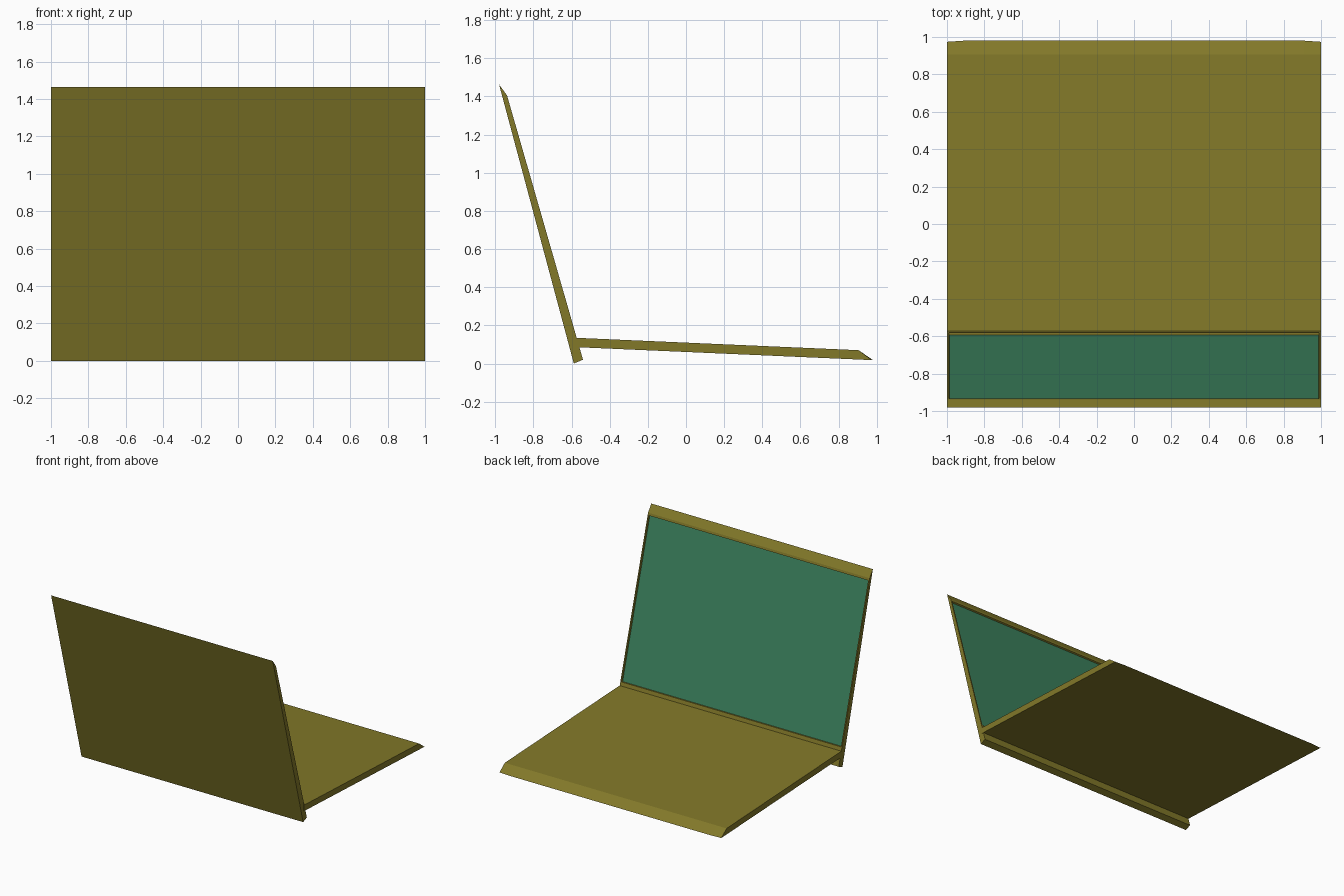
import bpy, bmesh

if "Cube" in bpy.data.objects:
    bpy.data.objects.remove(bpy.data.objects["Cube"])


def material(name, color):
    m = bpy.data.materials.new(name)
    m.diffuse_color = (*color, 1)
    m.use_nodes = True
    m.node_tree.nodes["Principled BSDF"].inputs["Base Color"].default_value = m.diffuse_color
    return m


def finish(name, bm, mat):
    me = bpy.data.meshes.new(name)
    bm.to_mesh(me)
    bm.free()
    me.materials.append(mat)
    ob = bpy.data.objects.new(name, me)
    bpy.context.collection.objects.link(ob)
    return ob


def loft(sections):
    """Skin a row of matching (x, [(y, z), ...]) sections and cap both ends."""
    bm = bmesh.new()
    rings = [[bm.verts.new((x, y, z)) for y, z in prof] for x, prof in sections]
    n = len(rings[0])
    for a, b in zip(rings, rings[1:]):
        for i in range(n):
            j = (i + 1) % n
            bm.faces.new((a[i], a[j], b[j], b[i]))
    bm.faces.new(rings[0])
    bm.faces.new(rings[-1])
    bmesh.ops.recalc_face_normals(bm, faces=bm.faces)
    bm.normal_update()
    return bm


olive = material("olive", (0.225, 0.19, 0.022))
green = material("green", (0.045, 0.22, 0.11))


# Base: thin sloping slab with a bevelled front lip, tip slightly trimmed at corners
def base_profile(tip):
    return [(-0.58, 0.135), (0.905, 0.07), (tip, 0.018), (-0.58, 0.086)]


finish("base", loft([(-1, base_profile(0.974)), (-0.91, base_profile(0.98)),
                     (0.91, base_profile(0.98)), (1, base_profile(0.974))]), olive)


# Lid: leaning slab with a bevelled top, extra points bound the screen area
def inner(z):
    return (-0.54 - (z - 0.02) * 0.398 / 1.385, z)


lid_profile = [(-0.588, 0.0), inner(0.02), inner(0.155), inner(1.395),
               inner(1.405), (-0.98, 1.463)]
lid = loft([(-0.999, lid_profile), (0.999, lid_profile)])

# Recess in the inner face of the lid
area = max((f for f in lid.faces if f.normal.y > 0.5), key=lambda f: f.calc_area())
bmesh.ops.inset_individual(lid, faces=[area], thickness=0.013)
bmesh.ops.inset_individual(lid, faces=[area], thickness=0.004, depth=-0.012)

# Screen: the floor of the recess, taken out as its own part
corners = [v.co.copy() for v in area.verts]
bmesh.ops.delete(lid, geom=[area], context='FACES_ONLY')
finish("lid", lid, olive)
screen = bmesh.new()
screen.faces.new([screen.verts.new(c) for c in corners])
finish("screen", screen, green)
